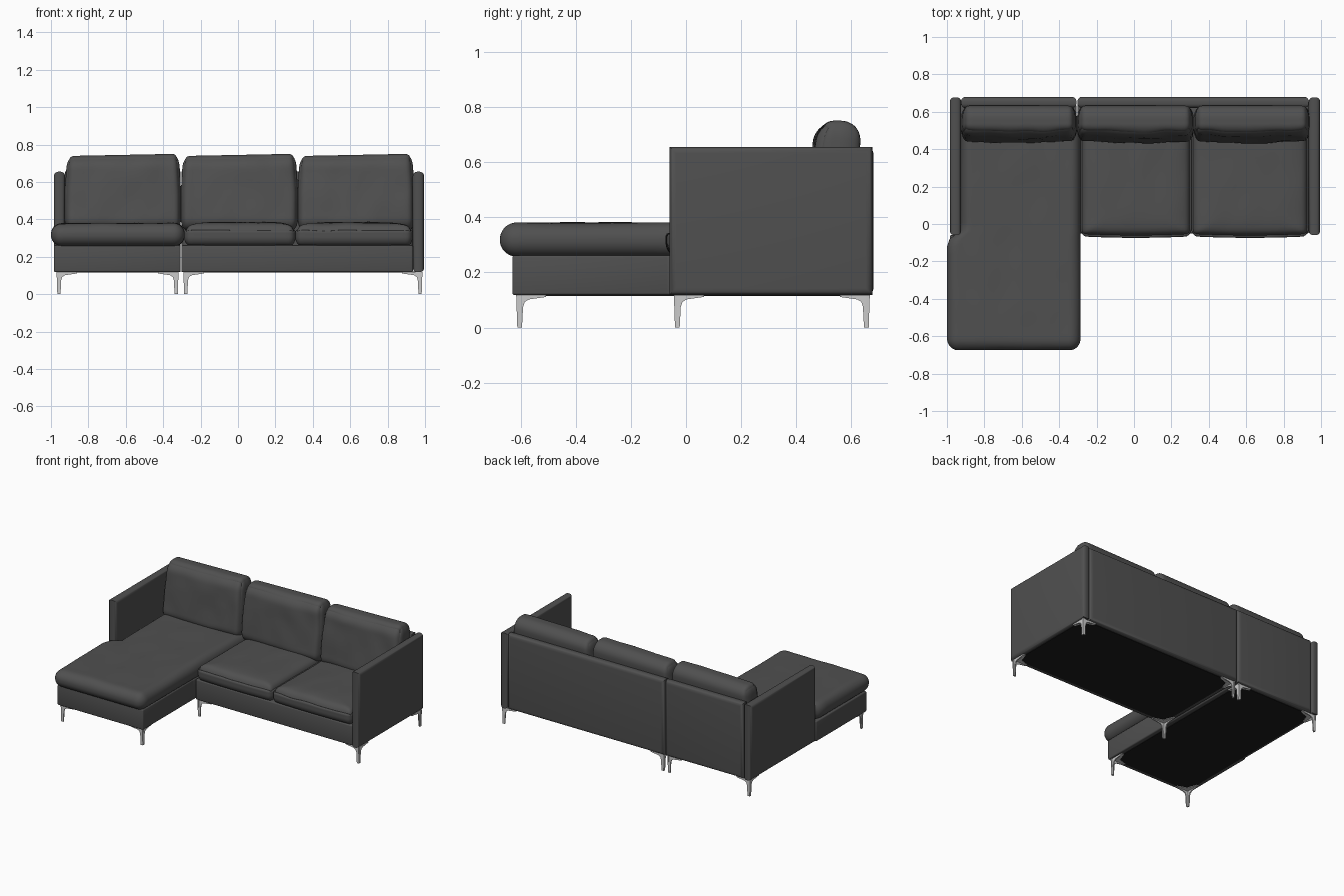
import bpy, bmesh, math
from mathutils import Vector, noise

cube = bpy.data.objects.get("Cube")
if cube:
    bpy.data.objects.remove(cube)


def material(name, value, metallic=0.0, rough=0.9):
    m = bpy.data.materials.new(name)
    m.use_nodes = True
    colour = (value, value, value, 1)
    m.diffuse_color = colour
    node = m.node_tree.nodes["Principled BSDF"]
    node.inputs["Base Color"].default_value = colour
    node.inputs["Metallic"].default_value = metallic
    node.inputs["Roughness"].default_value = rough
    return m


FABRIC = material("charcoal fabric", 0.08)
LINING = material("black lining", 0.012)
METAL = material("brushed metal", 0.6, 0.0, 0.4)


def finish(bm, name, mat, angle=40):
    bmesh.ops.recalc_face_normals(bm, faces=bm.faces)
    mesh = bpy.data.meshes.new(name)
    bm.to_mesh(mesh)
    bm.free()
    obj = bpy.data.objects.new(name, mesh)
    bpy.context.collection.objects.link(obj)
    mesh.materials.append(mat)
    bpy.ops.object.select_all(action="DESELECT")
    obj.select_set(True)
    bpy.context.view_layer.objects.active = obj
    bpy.ops.object.shade_smooth_by_angle(angle=math.radians(angle))
    return obj


def box_mesh(lo, hi):
    bm = bmesh.new()
    bmesh.ops.create_cube(bm, size=1)
    lo, hi = Vector(lo), Vector(hi)
    for v in bm.verts:
        v.co = (lo + hi) / 2 + v.co * (hi - lo)
    return bm


def box(name, lo, hi, radius=0.008, mat=FABRIC):
    bm = box_mesh(lo, hi)
    if radius:
        bmesh.ops.bevel(bm, geom=bm.edges[:], offset=radius, segments=3,
                        profile=0.5, affect="EDGES")
    return finish(bm, name, mat)


def panel(name, lo, hi, thin, radius=0.024):
    """Slab with a rounded rim and square outline corners."""
    bm = box_mesh(lo, hi)
    rim = [e for e in bm.edges
           if abs(e.verts[0].co[thin] - e.verts[1].co[thin]) < 1e-5]
    bmesh.ops.bevel(bm, geom=rim, offset=radius, segments=5,
                    profile=0.5, affect="EDGES")
    return finish(bm, name, FABRIC)


def cushion(name, lo, hi, radii, shape, cuts=30):
    """Rounded box with its own radius per axis, then shaped by a function."""
    bm = bmesh.new()
    bmesh.ops.create_cube(bm, size=2)
    bmesh.ops.subdivide_edges(bm, edges=bm.edges[:], cuts=cuts, use_grid_fill=True)
    lo, hi, r = Vector(lo), Vector(hi), Vector(radii)
    mid, half = (lo + hi) / 2, (hi - lo) / 2
    for v in bm.verts:
        unit = Vector([math.sin(c * math.pi / 2) for c in v.co])
        p = Vector([u * h for u, h in zip(unit, half)])
        inner = Vector([max(-(h - q), min(h - q, c)) for c, h, q in zip(p, half, r)])
        d = Vector([(c - i) / q for c, i, q in zip(p, inner, r)])
        d.normalize()
        p = mid + inner + Vector([a * q for a, q in zip(d, r)])
        v.co = shape(p, unit)
    return finish(bm, name, FABRIC, 80)


def crease(p, size):
    """Soft irregular folds."""
    return size * noise.noise(Vector((p.x * 9, p.y * 5, p.z * 7)))


# Frame: bases, arms and backs
FLOOR, BASE_TOP, TOP = 0.118, 0.262, 0.655
box("chaise_base_front", (-0.985, -0.63, FLOOR), (-0.308, -0.06, BASE_TOP))
box("chaise_base_rear", (-0.93, -0.075, FLOOR), (-0.308, 0.64, BASE_TOP))
box("sofa_base", (-0.302, -0.05, FLOOR), (0.935, 0.64, BASE_TOP))
panel("right_arm", (-0.985, -0.06, FLOOR), (-0.924, 0.677, TOP), 0)
panel("left_arm", (0.934, -0.06, FLOOR), (0.995, 0.677, TOP), 0)
panel("chaise_back", (-0.924, 0.62, FLOOR), (-0.308, 0.68, TOP), 1)
panel("sofa_back", (-0.302, 0.62, FLOOR), (0.934, 0.68, TOP), 1)

# Dark lining under each base
box("chaise_lining", (-0.955, -0.6, FLOOR - 0.003), (-0.338, 0.65, FLOOR + 0.003), 0, LINING)
box("sofa_lining", (-0.272, -0.02, FLOOR - 0.003), (0.965, 0.65, FLOOR + 0.003), 0, LINING)


# Seat cushions
def chaise_shape(p, u):
    # narrow the rear so it fits beside the arm
    t = max(0, min(1, (p.y + 0.085) / 0.03))
    right_edge = -0.285
    p.x = right_edge + (p.x - right_edge) * (1 - t * 0.105)
    if u.z > 0:
        p.z += u.z * crease(p, 0.004)
    return p


def seat_shape(p, u):
    edge = max(abs(u.x) ** 5, abs(u.y) ** 8)
    if u.z > 0:
        p.z += u.z * (crease(p, 0.005) - 0.03 * edge)
    p.y -= 0.008 * (1 - u.x ** 2) * max(0, -u.y)
    return p


cushion("chaise_seat_cushion", (-1.0, -0.675, 0.256), (-0.285, 0.56, 0.38),
        (0.06, 0.065, 0.06), chaise_shape, 44)
SEATS = {"middle": (-0.288, 0.308), "left": (0.306, 0.934)}
for side, (x0, x1) in SEATS.items():
    cushion(side + "_seat_cushion", (x0, -0.066, 0.258), (x1, 0.56, 0.385),
            (0.035, 0.045, 0.05), seat_shape)


# Back cushions, leaning against the back
def back_shape(p, u):
    lean = (p.z - 0.36) / 0.39
    front = max(0, -u.y)
    p.y += 0.045 * lean * (0.4 + 0.6 * front)
    p.y -= front * (0.012 * (1 - u.x ** 2) + crease(p, 0.008))
    p.z += 0.006 * u.x * max(0, u.z)
    # pinched upper corners
    p.x -= 0.012 * u.x * max(0, u.z)
    return p


BACKS = {"right": (-0.926, -0.304), "middle": (-0.306, 0.321), "left": (0.318, 0.944)}
for side, (x0, x1) in BACKS.items():
    cushion(side + "_back_cushion", (x0, 0.44, 0.34), (x1, 0.618, 0.745),
            (0.035, 0.075, 0.07), back_shape)


# Metal legs: two curved fins folded at the corner, plus a mounting plate
FIN = [(0, 0), (0.017, 0), (0.021, 0.075), (0.027, 0.093), (0.042, 0.102),
       (0.105, 0.111), (0.105, FLOOR), (-0.004, FLOOR)]


def extrude(bm, points, direction):
    face = bm.faces.new([bm.verts.new(p) for p in points])
    new = bmesh.ops.extrude_face_region(bm, geom=[face])["geom"]
    bmesh.ops.translate(bm, vec=direction,
                        verts=[g for g in new if isinstance(g, bmesh.types.BMVert)])


def leg(name, x, y, sx, sy):
    """Corner at x, y; sx and sy point inward."""
    bm = bmesh.new()
    thick = 0.008
    extrude(bm, [(x + sx * s, y, z) for s, z in FIN], (0, sy * thick, 0))
    extrude(bm, [(x, y + sy * s, z) for s, z in FIN], (sx * thick, 0, 0))
    plate = [(0, 0), (0.105, 0), (0.105, 0.018), (0.04, 0.04), (0.018, 0.105), (0, 0.105)]
    extrude(bm, [(x + sx * a, y + sy * b, FLOOR - 0.006) for a, b in plate], (0, 0, 0.006))
    finish(bm, name, METAL, 30)


UNITS = {"chaise": (-0.966, -0.322, -0.612, 0.663), "sofa": (-0.288, 0.982, -0.04, 0.663)}
for unit, (x0, x1, y0, y1) in UNITS.items():
    for side, x, sx in (("right", x0, 1), ("left", x1, -1)):
        for end, y, sy in (("front", y0, 1), ("rear", y1, -1)):
            leg(f"{unit}_{end}_{side}_leg", x, y, sx, sy)
